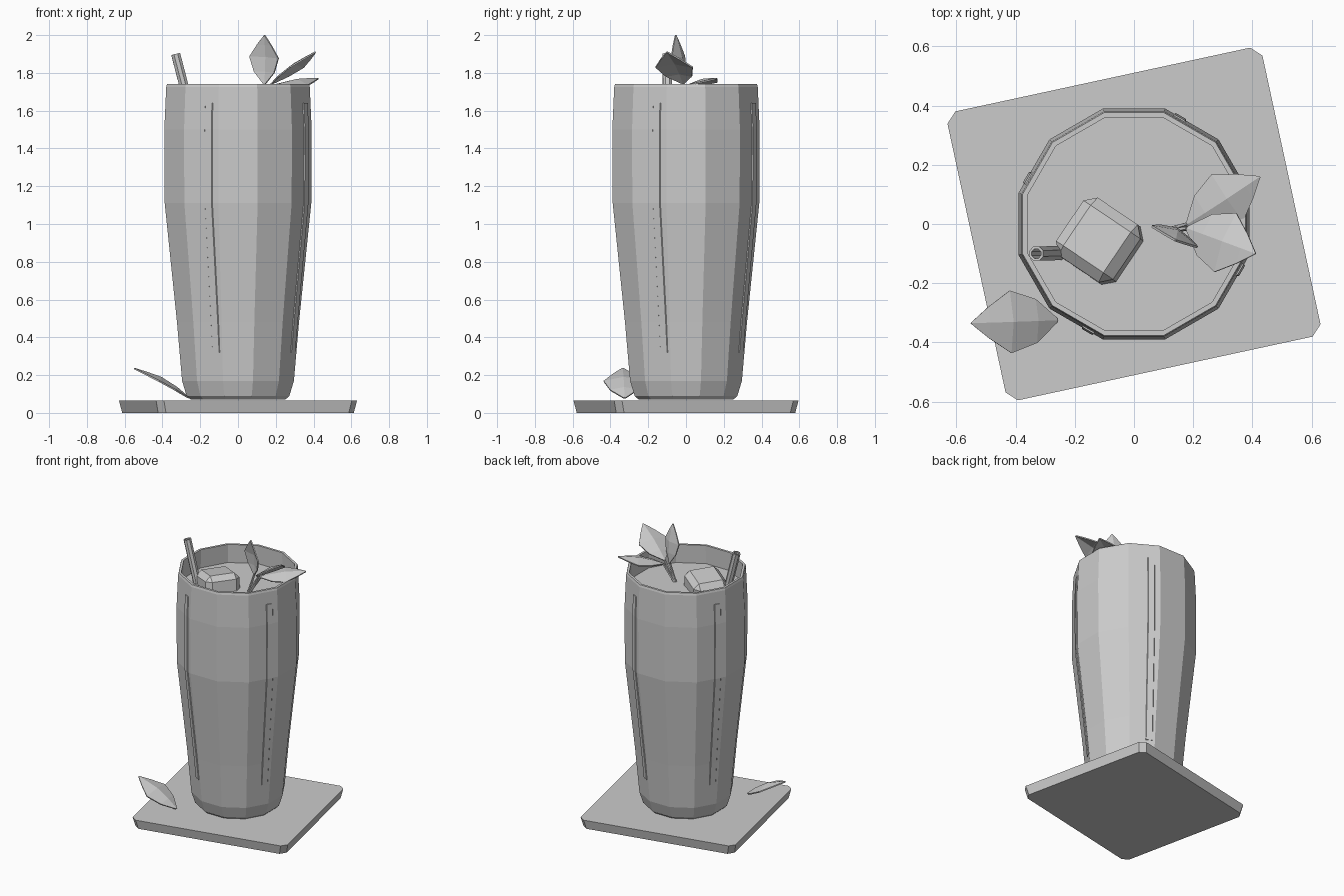
import bpy, bmesh
from math import pi, cos, sin, radians
from mathutils import Vector, Matrix

cube = bpy.data.objects.get("Cube")
if cube:
    bpy.data.objects.remove(cube, do_unlink=True)

grey = bpy.data.materials.new("plain_grey")
grey.use_nodes = True
grey.diffuse_color = (0.6, 0.6, 0.6, 1)
grey.node_tree.nodes["Principled BSDF"].inputs["Base Color"].default_value = (0.6, 0.6, 0.6, 1)


def finish(name, bm):
    bmesh.ops.recalc_face_normals(bm, faces=bm.faces)
    mesh = bpy.data.meshes.new(name)
    bm.to_mesh(mesh)
    bm.free()
    mesh.materials.append(grey)
    obj = bpy.data.objects.new(name, mesh)
    bpy.context.scene.collection.objects.link(obj)
    return obj


def loft(name, rings, closed=False, place=Matrix()):
    """Skin a list of equal-length point rings; cap the ends unless closed."""
    bm = bmesh.new()
    loops = [[bm.verts.new(place @ Vector(p)) for p in ring] for ring in rings]
    pairs = list(zip(loops, loops[1:]))
    if closed:
        pairs.append((loops[-1], loops[0]))
    else:
        bm.faces.new(loops[0])
        bm.faces.new(loops[-1])
    n = len(loops[0])
    for a, b in pairs:
        for i in range(n):
            j = (i + 1) % n
            bm.faces.new((a[i], a[j], b[j], b[i]))
    return finish(name, bm)


def ring(apothem, z, sides=12):
    r = apothem / cos(pi / sides)
    return [(r * cos((i + 0.5) * 2 * pi / sides), r * sin((i + 0.5) * 2 * pi / sides), z)
            for i in range(sides)]


def tube_matrix(start, end):
    axis = Vector(end) - Vector(start)
    return Matrix.Translation(start) @ axis.to_track_quat('Z', 'Y').to_matrix().to_4x4(), axis.length


# Coaster with clipped corners, slightly narrower underneath
def clipped(hx, hy, c, z):
    return [(hx, c - hy, z), (hx, hy - c, z), (hx - c, hy, z), (c - hx, hy, z),
            (-hx, hy - c, z), (-hx, c - hy, z), (c - hx, -hy, z), (hx - c, -hy, z)]


loft("coaster", [clipped(0.53, 0.485, 0.035, 0), clipped(0.544, 0.499, 0.035, 0.065)],
     place=Matrix.Rotation(radians(12.2), 4, 'Z'))

# Faceted tumbler: closed outer wall, inner wall
outer = [(0.25, 0.07), (0.272, 0.09), (0.296, 0.17), (0.323, 0.48), (0.388, 1.11),
         (0.39, 1.5), (0.38, 1.725), (0.376, 1.74)]
inner = [(0.36, 1.74), (0.365, 1.5), (0.362, 1.11), (0.27, 0.17)]
loft("glass", [ring(r, z) for r, z in outer + inner])

# Drink surface, filling the tumbler
loft("drink", [ring(r, z) for r, z in ((0.266, 0.18), (0.357, 1.11), (0.361, 1.61))])

# Thin streaks down the sides, one each quarter turn
for k in range(4):
    mid = radians(60 + 90 * k)
    spin = Matrix.Rotation(mid, 4, 'Z')
    rings = []
    for r, z in ((0.309, 0.32), (0.324, 0.48), (0.389, 1.11), (0.391, 1.5), (0.385, 1.64)):
        rings.append([(r - 0.004, 0.02, z), (r + 0.004, 0.025, z),
                      (r + 0.004, 0.065, z), (r - 0.004, 0.07, z)])
    loft("streak", rings, place=spin)

# Tilted ice cube
up = Vector((-0.12, 0.1, 1)).normalized()
tilt = Vector((0, 0, 1)).rotation_difference(up).to_matrix().to_4x4()
bm = bmesh.new()
bmesh.ops.create_cube(bm, size=0.235)
bmesh.ops.bevel(bm, geom=bm.edges[:], offset=0.035, segments=1, affect='EDGES')
bm.transform(Matrix.Translation((-0.111, -0.062, 1.59)) @ tilt @ Matrix.Rotation(radians(56), 4, 'Z'))
finish("ice_cube", bm)

# Hollow leaning straw
place, length = tube_matrix((0.06, -0.09, 0.4), (-0.33, -0.1, 1.9))
loft("straw", [ring(0.024, 0, 8), ring(0.024, length, 8), ring(0.016, length, 8), ring(0.016, 0, 8)],
     closed=True, place=place)


# Folded leaf: a drooping blade either side of an arched midrib
def leaf(name, base, tip, side, width=0.105, arch=0.015, fold=0.022):
    base, tip = Vector(base), Vector(tip)
    axis = tip - base
    side = Vector(side)
    side = (side - side.project(axis)).normalized()
    normal = axis.cross(side).normalized()
    if normal.z < -0.01:
        normal.negate()
    bm = bmesh.new()
    rows = []
    for t, w, lift in ((0, 0.06, 0), (0.25, 0.7, 0.7), (0.55, 1, 1), (0.8, 0.5, 0.5), (1, 0.02, 0)):
        c = base + axis * t + normal * arch * lift
        rows.append([bm.verts.new(c + side * s * w * width - normal * abs(s) * w * fold)
                     for s in (-1, 0, 1)])
    for a, b in zip(rows, rows[1:]):
        for i in (0, 1):
            bm.faces.new((a[i], a[i + 1], b[i + 1], b[i]))
    obj = finish(name, bm)
    solid = obj.modifiers.new("thickness", 'SOLIDIFY')
    solid.thickness = 0.008
    solid.offset = 0


leaf("fallen_leaf", (-0.26, -0.325, 0.08), (-0.55, -0.335, 0.235), (0, 1, 0), arch=0.025)
sprig = [("upright_leaf", (0.14, -0.015, 1.74), (0.14, -0.055, 2.0), (0.9, -0.42, 0), 0.085),
         ("low_leaf", (0.18, 0.0, 1.725), (0.425, 0.16, 1.77), (-0.55, 0.83, 0.1), 0.095),
         ("high_leaf", (0.18, -0.015, 1.745), (0.41, -0.1, 1.91), (0.35, 0.93, 0), 0.105)]
for name, base, tip, side, width in sprig:
    leaf(name, base, tip, side, width)
    # Thin stem down into the drink
    place, length = tube_matrix((0.095, -0.025, 1.59), base)
    loft("stem", [ring(0.008, 0, 5), ring(0.006, length, 5)], place=place)
